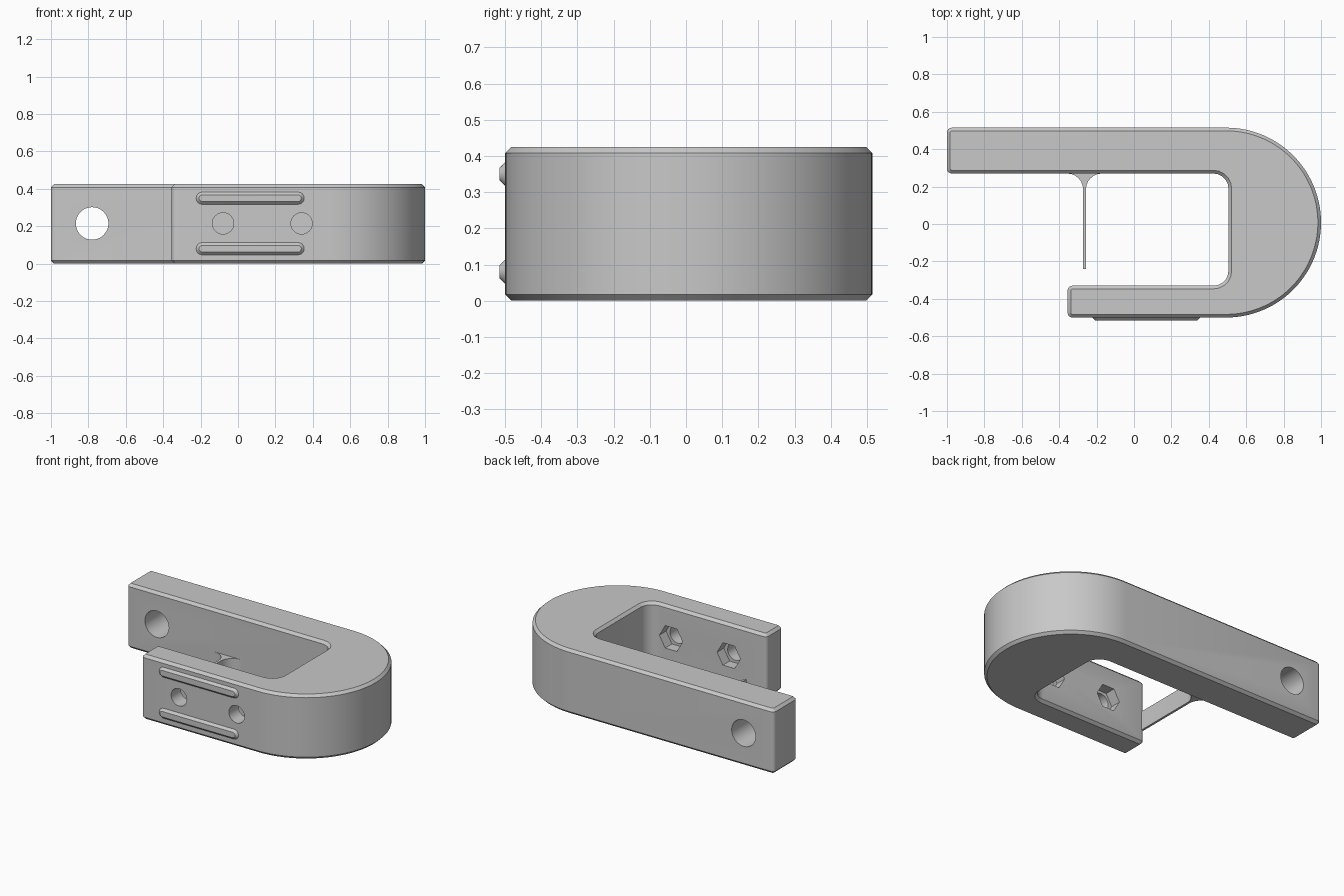
import bpy
import bmesh
from math import tan, pi, cos, sin, ceil
from mathutils import Vector, Matrix

if "Cube" in bpy.data.objects:
    bpy.data.objects.remove(bpy.data.objects["Cube"])

grey = bpy.data.materials.new("plain_grey")
grey.use_nodes = True
colour = (0.58, 0.58, 0.58, 1)
grey.diffuse_color = colour
grey.node_tree.nodes["Principled BSDF"].inputs["Base Color"].default_value = colour


def rounded(corners):
    """Outline through (x, y, radius) corners, each replaced by an arc."""
    out = []
    for i, (x, y, r) in enumerate(corners):
        p = Vector((x, y))
        if r == 0:
            out.append(p)
            continue
        a = (Vector(corners[i - 1][:2]) - p).normalized()
        b = (Vector(corners[(i + 1) % len(corners)][:2]) - p).normalized()
        half = a.angle(b) / 2
        reach = r / tan(half)
        centre = p + (a + b).normalized() * (r ** 2 + reach ** 2) ** 0.5
        start, end = p + a * reach - centre, p + b * reach - centre
        sweep = pi - 2 * half
        steps = max(4, ceil(r * 60))
        for k in range(steps + 1):
            t = sweep * k / steps
            out.append(centre + (start * sin(sweep - t) + end * sin(t)) / sin(sweep))
    # drop points where neighbouring arcs meet
    return [p for i, p in enumerate(out) if (p - out[i - 1]).length > 1e-4]


def circle(x, y, r, n):
    return [Vector((x + r * cos(2 * pi * k / n), y + r * sin(2 * pi * k / n)))
            for k in range(n)]


def prism(name, outline, low, high, facing_front=False):
    """Extrude an outline upward, or toward the front."""
    bm = bmesh.new()
    face = bm.faces.new([bm.verts.new((p.x, p.y, low)) for p in outline])
    # keep the first cap and add the second one with the sides
    top = bmesh.ops.extrude_face_region(bm, geom=[face], use_keep_orig=True)["geom"]
    bmesh.ops.translate(bm, vec=(0, 0, high - low),
                        verts=[g for g in top if isinstance(g, bmesh.types.BMVert)])
    if facing_front:
        bmesh.ops.transform(bm, matrix=Matrix.Rotation(pi / 2, 4, "X"), verts=bm.verts)
    bmesh.ops.recalc_face_normals(bm, faces=bm.faces)
    mesh = bpy.data.meshes.new(name)
    bm.to_mesh(mesh)
    bm.free()
    mesh.materials.append(grey)
    ob = bpy.data.objects.new(name, mesh)
    bpy.context.collection.objects.link(ob)
    return ob


def finish(ob, chamfer=0, cutters=()):
    """Chamfer the rims, cut the holes, then smooth the curved sides."""
    bpy.ops.object.select_all(action="DESELECT")
    ob.select_set(True)
    bpy.context.view_layer.objects.active = ob
    if chamfer:
        bevel = ob.modifiers.new("chamfer", "BEVEL")
        bevel.width = chamfer
        bevel.segments = 1
        bevel.limit_method = "ANGLE"
        bevel.angle_limit = pi / 4
        bpy.ops.object.modifier_apply(modifier=bevel.name)
    for cutter in cutters:
        cut = ob.modifiers.new("cut", "BOOLEAN")
        cut.operation = "DIFFERENCE"
        cut.solver = "EXACT"
        cut.object = cutter
        bpy.ops.object.modifier_apply(modifier=cut.name)
        bpy.data.objects.remove(cutter)
    bpy.ops.object.shade_smooth_by_angle(angle=pi / 7)


HEIGHT = 0.425
MID = 0.215
BACK, FRONT = 0.515, -0.5
WALL = 0.27

# Hook-shaped body
body = prism("hook_body", rounded([
    (-1, BACK, 0.025), (-1, WALL, 0.025),
    (0.505, WALL, 0.08), (0.505, -0.33, 0.08),
    (-0.355, -0.33, 0.025), (-0.355, FRONT, 0.025),
    (1, FRONT, (BACK - FRONT) / 2), (1, BACK, (BACK - FRONT) / 2),
]), 0, HEIGHT)

# Arm hole, screw holes and hexagonal nut pockets
cutters = [prism("arm_hole_cutter", circle(-0.78, MID, 0.087, 40), -0.7, -0.1, True)]
for x in (-0.08, 0.34):
    cutters.append(prism("screw_hole_cutter", circle(x, MID, 0.057, 32), 0.25, 0.6, True))
    cutters.append(prism("nut_pocket_cutter", circle(x, MID, 0.085, 6), 0.25, 0.4, True))
for cutter in cutters:
    cutter.hide_render = True
finish(body, 0.017, cutters)

# Raised rails on the front
for name, z in (("lower_rail", 0.08), ("upper_rail", 0.35)):
    r = 0.034
    rail = prism(name, rounded([
        (-0.225, z - r, r), (0.355, z - r, r),
        (0.355, z + r, r), (-0.225, z + r, r),
    ]), 0.465, 0.515, True)
    finish(rail, 0.016)

# Thin flexible tab with a flared root
tab = prism("spring_tab", rounded([
    (-0.36, WALL + 0.01, 0), (-0.36, WALL, 0), (-0.272, WALL, 0.085),
    (-0.272, -0.24, 0), (-0.257, -0.24, 0),
    (-0.257, WALL, 0.085), (-0.169, WALL, 0), (-0.169, WALL + 0.01, 0),
]), 0.02, 0.145)
finish(tab)
